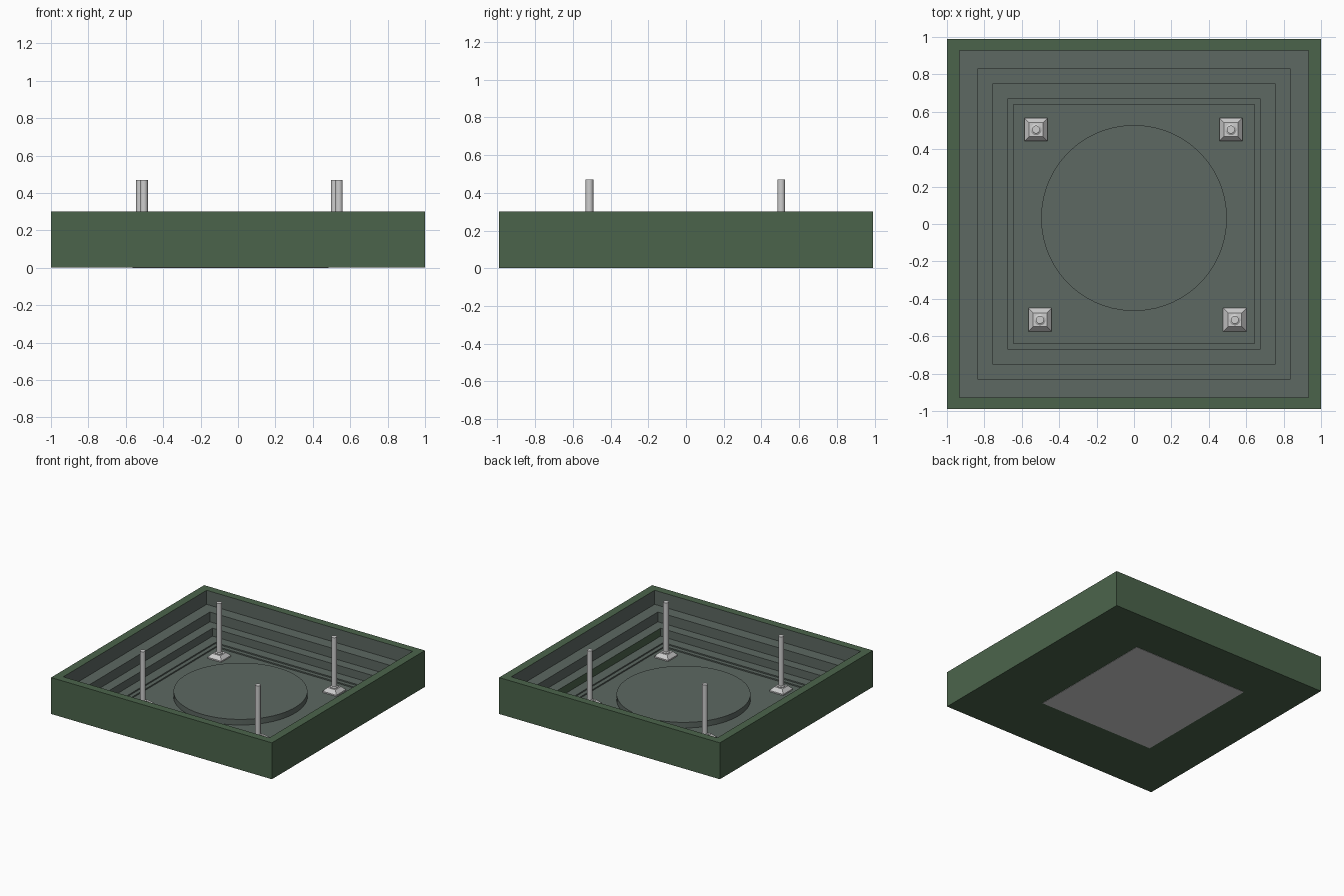
import bpy, bmesh, math

if "Cube" in bpy.data.objects:
    bpy.data.objects.remove(bpy.data.objects["Cube"])


def material(name, r, g, b):
    m = bpy.data.materials.new(name)
    lin = [((c / 255 + 0.055) / 1.055) ** 2.4 for c in (r, g, b)]
    m.diffuse_color = (*lin, 1)
    m.use_nodes = True
    m.node_tree.nodes["Principled BSDF"].inputs["Base Color"].default_value = m.diffuse_color
    return m


GREEN = material("moss green", 75, 100, 75)
SLATE = material("slate grey", 93, 104, 98)
LIGHT = material("light grey", 205, 205, 205)


def finish(bm, name, mats):
    bmesh.ops.recalc_face_normals(bm, faces=bm.faces)
    me = bpy.data.meshes.new(name)
    bm.to_mesh(me)
    bm.free()
    for m in mats:
        me.materials.append(m)
    ob = bpy.data.objects.new(name, me)
    bpy.context.collection.objects.link(ob)
    return ob


def stack(name, rings, mats, sides=4, loc=(0, 0), colour=None):
    """Loft rings of (half_x, half_y, z) and cap both ends."""
    bm = bmesh.new()
    loops = []
    for hx, hy, z in rings:
        k = math.sqrt(2) if sides == 4 else 1
        ring = []
        for i in range(sides):
            a = 2 * math.pi * (i + 0.5) / sides
            ring.append(bm.verts.new((loc[0] + k * hx * math.cos(a),
                                      loc[1] + k * hy * math.sin(a), z)))
        loops.append(ring)
    bm.faces.new(loops[0])
    for n, (lo, hi) in enumerate(zip(loops, loops[1:])):
        for i in range(sides):
            j = (i + 1) % sides
            f = bm.faces.new((lo[i], lo[j], hi[j], hi[i]))
            if colour:
                f.material_index = colour(n, i)
    top = bm.faces.new(loops[-1])
    if colour:
        top.material_index = colour(len(rings), 0)
    return finish(bm, name, mats)


def smooth(ob):
    bpy.ops.object.select_all(action='DESELECT')
    ob.select_set(True)
    bpy.context.view_layer.objects.active = ob
    bpy.ops.object.shade_smooth_by_angle(angle=math.radians(35))


# Square tray: green outside and rim, stepped slate inside
FLOOR = 0.02
rings = [(1, 0.99, 0.002), (1, 0.99, 0.30),
         (0.933, 0.927, 0.30), (0.933, 0.927, 0.185),
         (0.836, 0.83, 0.185), (0.836, 0.83, 0.105),
         (0.755, 0.75, 0.105), (0.755, 0.75, 0.04),
         (0.675, 0.67, 0.04), (0.675, 0.67, 0.03),
         (0.643, 0.638, 0.03), (0.643, 0.638, FLOOR)]
# lowest tall riser on the +x side shows green
stack("stepped_tray", rings, [GREEN, SLATE],
      colour=lambda n, i: 0 if n < 2 or (n == 6 and i == 3) else 1)

# Light plate under the tray
stack("underside_plate", [(0.525, 0.55, 0), (0.525, 0.55, 0.004)], [LIGHT],
      loc=(-0.04, 0.06))

# Round platform
smooth(stack("round_platform", [(0.497, 0.497, FLOOR - 0.005), (0.497, 0.497, 0.066)],
             [SLATE], sides=64, loc=(0, 0.032)))

# Four posts on chamfered feet
for name, x, y in (("back_left", -0.524, 0.505), ("back_right", 0.518, 0.505),
                   ("front_left", -0.503, -0.512), ("front_right", 0.539, -0.512)):
    stack(name + "_foot", [(0.062, 0.062, FLOOR - 0.005), (0.062, 0.062, 0.03),
                           (0.037, 0.037, 0.058)], [LIGHT], loc=(x, y))
    smooth(stack(name + "_post", [(0.03, 0.03, 0.055), (0.03, 0.03, 0.064),
                                  (0.021, 0.021, 0.07), (0.021, 0.021, 0.47)],
                 [LIGHT], sides=24, loc=(x, y)))
